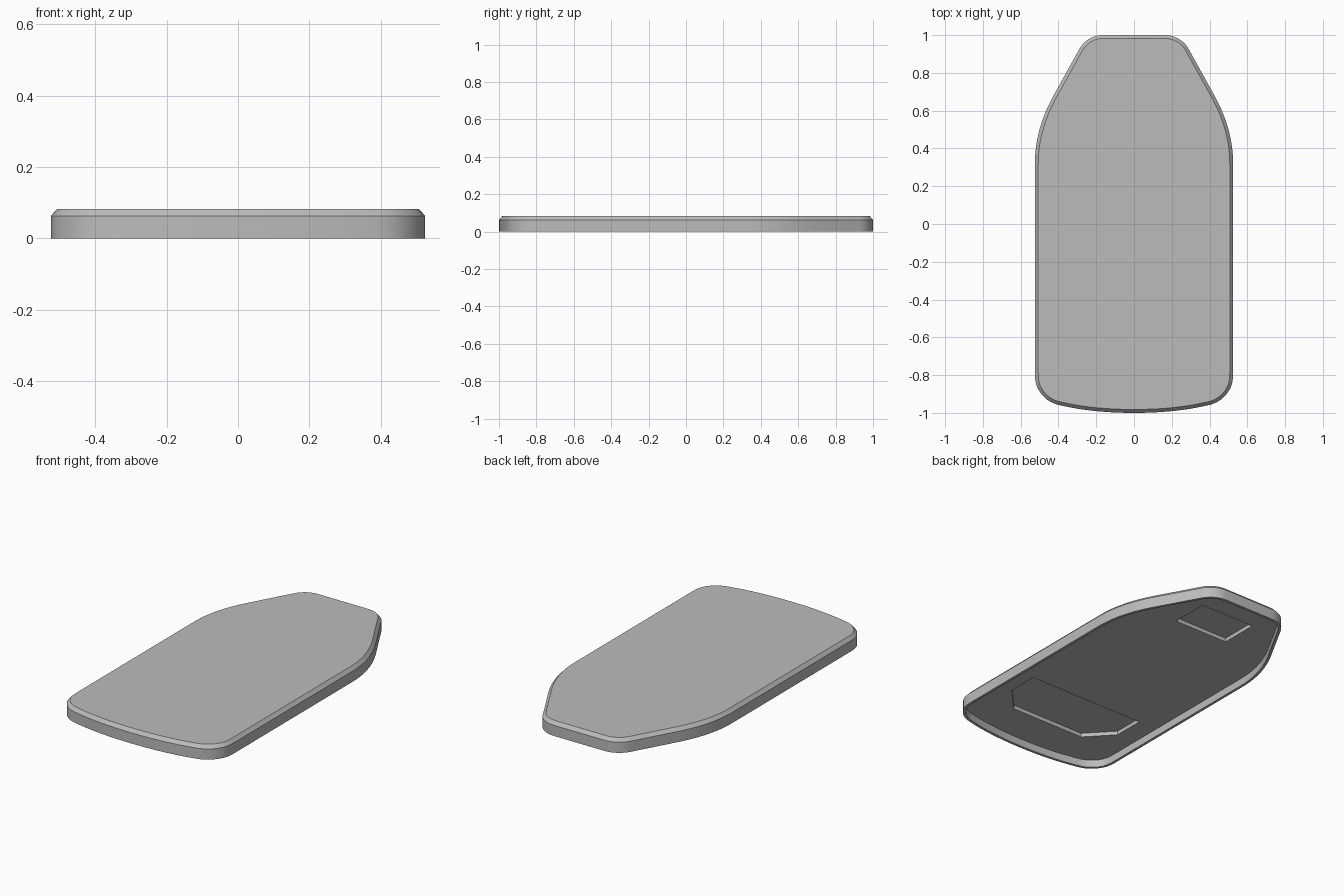
import bpy, bmesh, math
from mathutils import Vector

if "Cube" in bpy.data.objects:
    bpy.data.objects.remove(bpy.data.objects["Cube"], do_unlink=True)

grey = bpy.data.materials.new("plain grey")
grey.use_nodes = True
COLOUR = (0.5, 0.5, 0.5, 1)
grey.diffuse_color = COLOUR
grey.node_tree.nodes["Principled BSDF"].inputs["Base Color"].default_value = COLOUR


def bezier(a, b, c, steps):
    """Points on a quadratic curve from a to c, pulled towards b."""
    a, b, c = Vector(a), Vector(b), Vector(c)
    return [a * (1 - t) ** 2 + b * 2 * t * (1 - t) + c * t * t
            for t in (i / steps for i in range(steps + 1))]


def arc(centre, radius, start, end, steps):
    """Points on a circular arc, angles in degrees."""
    angles = [math.radians(start + (end - start) * i / steps) for i in range(steps + 1)]
    return [Vector(centre) + radius * Vector((math.cos(a), math.sin(a))) for a in angles]


def mirrored(half):
    """Close a +x half outline, running front to back, across x = 0."""
    return half + [Vector((-p.x, p.y)) for p in reversed(half) if p.x > 0.0001]


def inset(points, distance):
    """Move a counter-clockwise outline inwards."""
    result = []
    for i, p in enumerate(points):
        before = (p - points[i - 1]).normalized()
        after = (points[(i + 1) % len(points)] - p).normalized()
        n1, n2 = Vector((-before.y, before.x)), Vector((-after.y, after.x))
        result.append(p + (n1 + n2) * distance / (1 + n1.dot(n2)))
    return result


def loft(name, outline, levels):
    """Capped solid through (inset, height) levels of one outline."""
    bm = bmesh.new()
    rings = [[bm.verts.new((p.x, p.y, z)) for p in inset(outline, d)] for d, z in levels]
    for low, high in zip(rings, rings[1:]):
        for i in range(len(low)):
            j = (i + 1) % len(low)
            bm.faces.new((low[i], low[j], high[j], high[i]))
    bm.faces.new(list(reversed(rings[0])))
    bm.faces.new(rings[-1])
    bmesh.ops.recalc_face_normals(bm, faces=bm.faces)
    mesh = bpy.data.meshes.new(name)
    bm.to_mesh(mesh)
    bm.free()
    mesh.materials.append(grey)
    obj = bpy.data.objects.new(name, mesh)
    bpy.context.collection.objects.link(obj)
    return obj


# Outline: bowed front, rounded corners, straight sides, tapered back
half = bezier((0, -1), (0.22, -1), (0.39, -0.96), 8)
half += bezier((0.39, -0.96), (0.47, -0.945), (0.51, -0.87), 6)[1:]
half += bezier((0.51, -0.87), (0.525, -0.84), (0.525, -0.79), 4)[1:]
half += bezier((0.525, 0.32), (0.525, 0.51), (0.415, 0.70), 12)
half += arc((0.166, 0.86), 0.14, 30, 90, 8)
outline = mirrored(half)

# Panel with chamfered top edge, thin rim and hollow underside
panel = loft("panel", outline,
             [(0.016, 0.045), (0.016, 0), (0, 0), (0, 0.063), (0.018, 0.083)])

# Shallow pockets cut into the underside
front_pocket = mirrored([Vector(p) for p in ((0.245, -0.75), (0.385, -0.60), (0.385, -0.415))])
back_pocket = mirrored([Vector(p) for p in ((0.18, 0.58), (0.18, 0.81))])
for name, shape in (("front_pocket", front_pocket), ("back_pocket", back_pocket)):
    cutter = loft(name + "_cutter", shape, [(0, 0.02), (0, 0.068)])
    cutter.hide_render = True
    cut = panel.modifiers.new(name, "BOOLEAN")
    cut.operation = "DIFFERENCE"
    cut.solver = "EXACT"
    cut.object = cutter
    bpy.ops.object.select_all(action="DESELECT")
    panel.select_set(True)
    bpy.context.view_layer.objects.active = panel
    bpy.ops.object.modifier_apply(modifier=cut.name)
    bpy.data.objects.remove(cutter, do_unlink=True)

bpy.ops.object.shade_smooth_by_angle(angle=math.radians(30))
